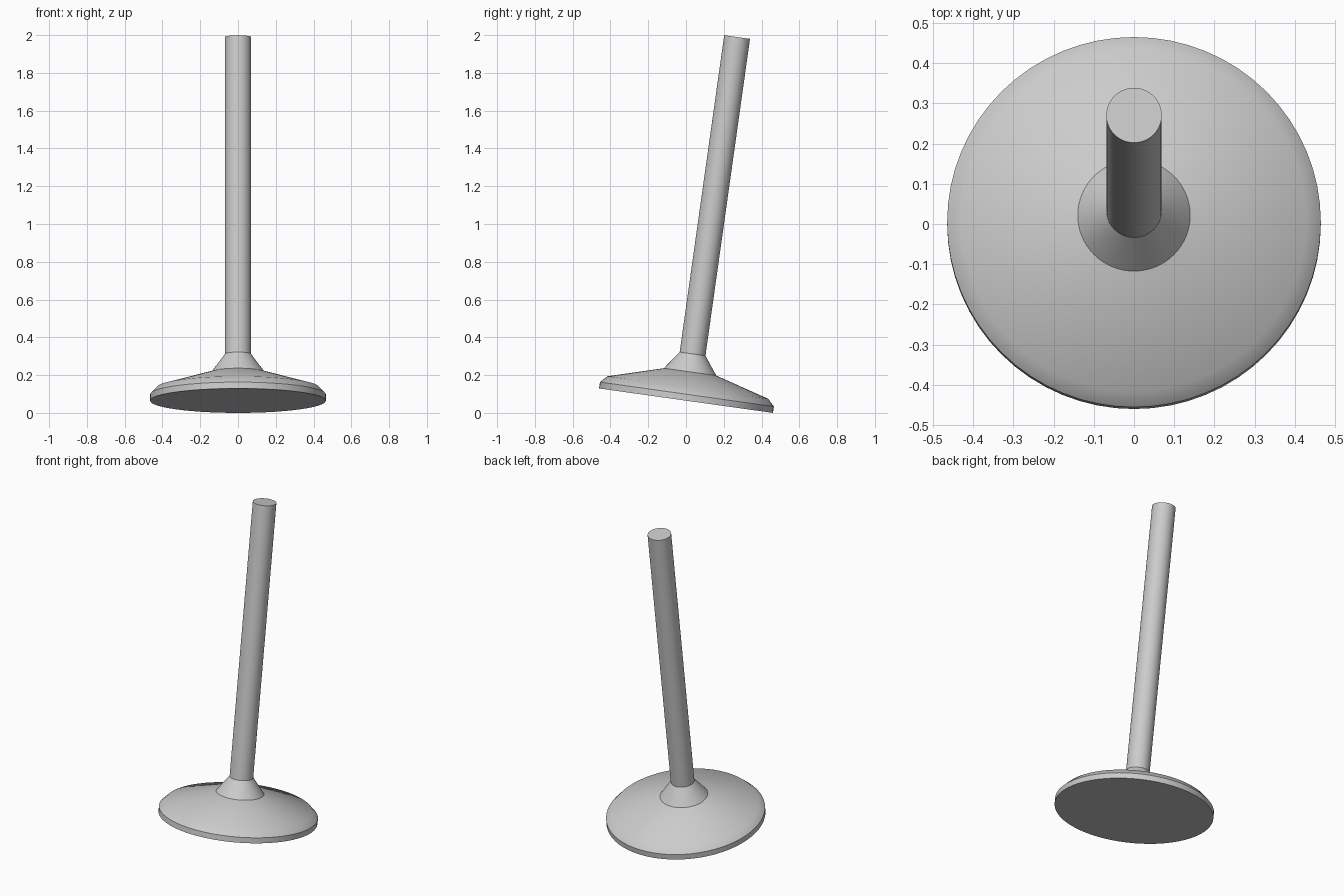
import bpy, bmesh, math
from mathutils import Matrix, Vector

cube = bpy.data.objects.get("Cube")
if cube:
    bpy.data.objects.remove(cube, do_unlink=True)

TILT = math.radians(8)      # the whole valve leans towards the back
SEGMENTS = 64
HEAD_RADIUS = 0.465
STEM_RADIUS = 0.069
LENGTH = 1.944

# Plain grey metal
steel = bpy.data.materials.new("steel grey")
steel.use_nodes = True
GREY = (0.6, 0.6, 0.6, 1)
steel.diffuse_color = GREY
steel.node_tree.nodes["Principled BSDF"].inputs["Base Color"].default_value = GREY


def lathe(name, profile):
    """Spin a (radius, height) profile around z into a closed solid."""
    bm = bmesh.new()
    verts = [bm.verts.new((r, 0, h)) for r, h in profile]
    edges = [bm.edges.new(pair) for pair in zip(verts, verts[1:])]
    bmesh.ops.spin(bm, geom=verts + edges, cent=(0, 0, 0), axis=(0, 0, 1),
                   angle=math.tau, steps=SEGMENTS)
    bmesh.ops.remove_doubles(bm, verts=bm.verts, dist=0.0005)
    # Turn the triangle fans at both ends into single flat caps
    bmesh.ops.dissolve_verts(
        bm, verts=[v for v in bm.verts if v.co.xy.length < 0.001])
    bmesh.ops.recalc_face_normals(bm, faces=bm.faces)
    # Lean the solid and rest its lowest edge on the ground
    base = Vector((0, 0, HEAD_RADIUS * math.sin(TILT)))
    bm.transform(Matrix.Translation(base) @ Matrix.Rotation(-TILT, 4, "X"))
    mesh = bpy.data.meshes.new(name)
    bm.to_mesh(mesh)
    bm.free()
    mesh.materials.append(steel)
    obj = bpy.data.objects.new(name, mesh)
    bpy.context.collection.objects.link(obj)
    return obj


# Head with bevelled rim, flared collar and long stem, in one solid
valve = lathe("valve", [
    (0, 0),
    (HEAD_RADIUS, 0),
    (HEAD_RADIUS, 0.034),
    (0.43, 0.07),
    (0.14, 0.154),
    (STEM_RADIUS, 0.25),
    (STEM_RADIUS, LENGTH),
    (0, LENGTH),
])

# Smooth the round sides, keep the profile corners crisp
bpy.ops.object.select_all(action="DESELECT")
valve.select_set(True)
bpy.context.view_layer.objects.active = valve
bpy.ops.object.shade_smooth_by_angle(angle=math.radians(30))
